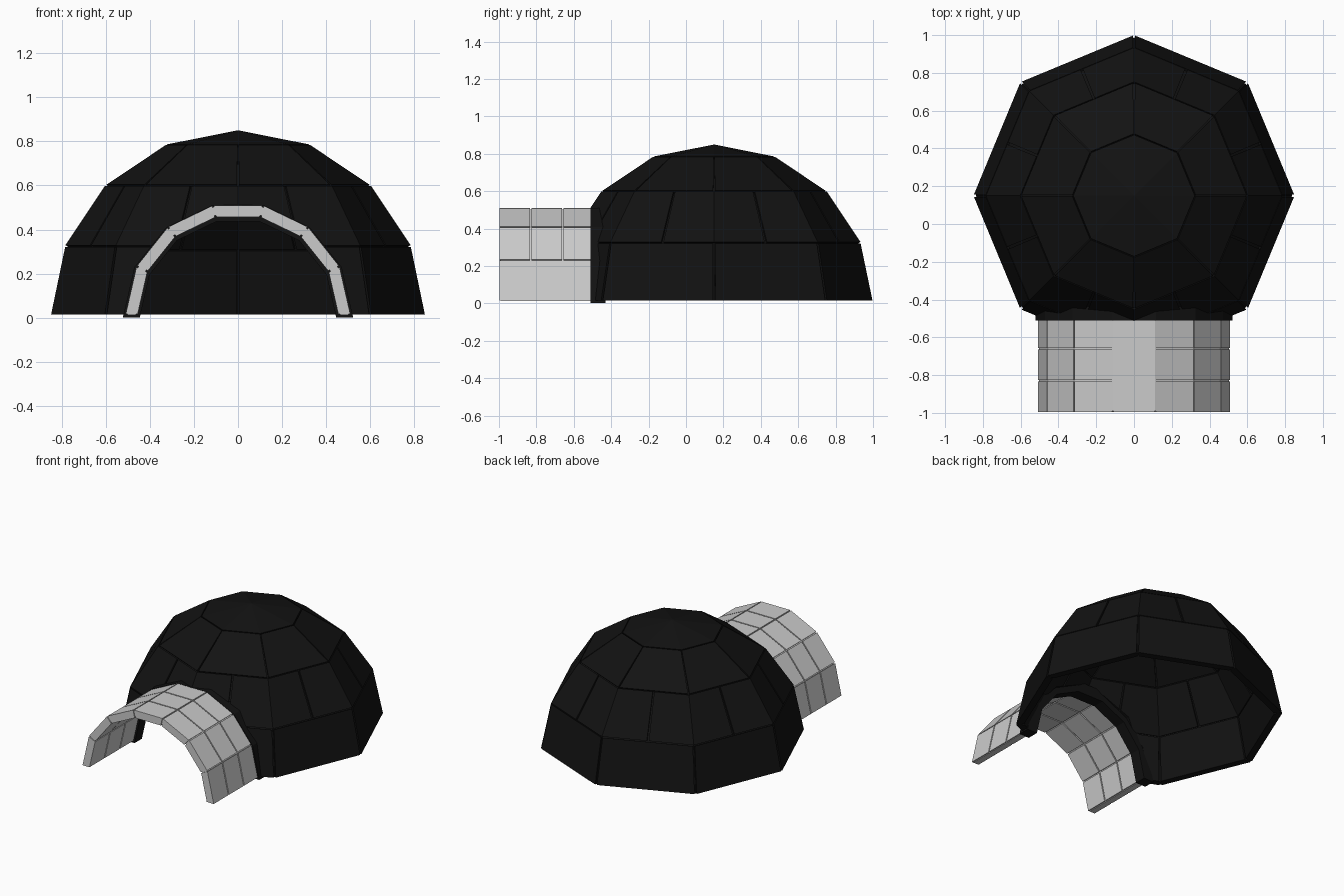
import bpy, bmesh
from math import sin, cos, pi, floor
from mathutils import Vector

if "Cube" in bpy.data.objects:
    bpy.data.objects.remove(bpy.data.objects["Cube"])

black = bpy.data.materials.new("black")
black.diffuse_color = (0.006, 0.006, 0.006, 1)
black.use_nodes = True
black.node_tree.nodes["Principled BSDF"].inputs["Base Color"].default_value = black.diffuse_color
R, CY, BASE = 0.85, 0.15, 0.015
GAP = 0.011


def finish(name, bm, mat=None):
    bmesh.ops.recalc_face_normals(bm, faces=bm.faces[:])
    me = bpy.data.meshes.new(name)
    bm.to_mesh(me)
    bm.free()
    ob = bpy.data.objects.new(name, me)
    bpy.context.collection.objects.link(ob)
    if mat:
        me.materials.append(mat)
    return ob


def dome_point(s, t, k):
    """s = height in rings (0-4), t = turn in eighths, k = scale; flat facets."""
    def corner(i, j):
        a, e = j * pi / 4, i * pi / 8
        return Vector((R * cos(e) * cos(a), R * cos(e) * sin(a), R * sin(e)))
    i, j = min(floor(s), 3), floor(t)
    u, v = s - i, t - j
    low = corner(i, j).lerp(corner(i, j + 1), v)
    high = corner(i + 1, j).lerp(corner(i + 1, j + 1), v)
    p = low.lerp(high, u) * k
    return Vector((p.x, p.y + CY, max(p.z, BASE)))


def add_shell(bm, s0, s1, ts, k_out, k_in):
    """Thick patch of the dome between two heights, along the turns ts."""
    loops = []
    for t in ts:
        loops.append([bm.verts.new(dome_point(s, t, k))
                      for s, k in ((s0, k_out), (s1, k_out), (s1, k_in), (s0, k_in))])
    for a, b in zip(loops, loops[1:]):
        for i in range(4):
            j = (i + 1) % 4
            bm.faces.new((a[i], a[j], b[j], b[i]))
    bm.faces.new(loops[0])
    bm.faces.new(loops[-1][::-1])


def add_block(bm, a0, a1, r0, r1, y0, y1, z, gap=0.0):
    """One straight arch stone between two angles."""
    def p(a, r, other):
        v = Vector((r * cos(a), 0, r * sin(a)))
        w = Vector((r * cos(other), 0, r * sin(other)))
        return v + (w - v).normalized() * gap
    sec = [p(a0, r0, a1), p(a0, r1, a1), p(a1, r1, a0), p(a1, r0, a0)]
    f, b = [[bm.verts.new((q.x, y, q.z + z)) for q in sec] for y in (y0 + gap, y1 - gap)]
    bm.faces.new(f)
    bm.faces.new(b[::-1])
    for i in range(4):
        j = (i + 1) % 4
        bm.faces.new((f[i], f[j], b[j], b[i]))


def add_arch(bm, r0, r1, y0, y1, z, gap=0.0):
    for i in range(7):
        add_block(bm, i * pi / 7, (i + 1) * pi / 7, r0, r1, y0, y1, z, gap)


# Dome stones: three staggered rows
bm = bmesh.new()
for row in range(3):
    g0 = 0 if row == 0 else GAP
    for n in range(8):
        if row == 1:
            ts = (n + 0.5 + GAP, n + 1, n + 1.5 - GAP)
        else:
            ts = (n + GAP, n + 1 - GAP)
        add_shell(bm, row + g0, row + 1 - GAP, ts, 1.0, 0.94)
# Dome cap: shallow eight-sided pyramid
outer = [bm.verts.new(dome_point(3 + GAP, n, 1.0)) for n in range(8)]
inner = [bm.verts.new(dome_point(3 + GAP, n, 0.94)) for n in range(8)]
top = bm.verts.new((0, CY, R))
under = bm.verts.new((0, CY, R * 0.94))
for n in range(8):
    m = (n + 1) % 8
    bm.faces.new((outer[n], outer[m], top))
    bm.faces.new((inner[m], inner[n], under))
    bm.faces.new((outer[m], outer[n], inner[n], inner[m]))
dome = finish("dome_stones", bm, black)

# Mortar shell hidden in the dome joints
bm = bmesh.new()
rings = [[[bm.verts.new(dome_point(s, n, k)) for n in range(8)] for s in range(4)]
         for k in (0.985, 0.955)]
for shell in rings:
    for a, b in zip(shell, shell[1:]):
        for n in range(8):
            m = (n + 1) % 8
            bm.faces.new((a[n], a[m], b[m], b[n]))
for end in (0, 3):
    a, b = rings[0][end], rings[1][end]
    for n in range(8):
        m = (n + 1) % 8
        bm.faces.new((a[n], a[m], b[m], b[n]))
mortar = finish("dome_mortar", bm, black)

# Doorway opening cut through the dome
bm = bmesh.new()
sec = [(0.48, -0.1)] + [(0.48 * cos(i * pi / 7), 0.48 * sin(i * pi / 7) + 0.012)
                        for i in range(8)] + [(-0.48, -0.1)]
f, b = [[bm.verts.new((x, y, z)) for x, z in sec] for y in (-1.2, -0.1)]
bm.faces.new(f)
bm.faces.new(b[::-1])
for i in range(len(sec)):
    j = (i + 1) % len(sec)
    bm.faces.new((f[i], f[j], b[j], b[i]))
cutter = finish("doorway_cutter", bm)
cutter.hide_render = True
for ob in (dome, mortar):
    mod = ob.modifiers.new("doorway", 'BOOLEAN')
    mod.operation, mod.solver, mod.object = 'DIFFERENCE', 'EXACT', cutter
bpy.context.view_layer.update()
deps = bpy.context.evaluated_depsgraph_get()
cut = [bpy.data.meshes.new_from_object(ob.evaluated_get(deps)) for ob in (dome, mortar)]
for ob, me in zip((dome, mortar), cut):
    ob.modifiers.clear()
    ob.data = me
bpy.data.objects.remove(cutter)

# Dark lip where the tunnel meets the dome
bm = bmesh.new()
add_arch(bm, 0.445, 0.522, -0.51, -0.43, 0.002)
finish("doorway_lip", bm, black)

# Entrance tunnel: three courses of seven stones
bm = bmesh.new()
for c in range(3):
    y = -1.0 + c * 0.17
    add_arch(bm, 0.456, 0.51, y, y + 0.17, 0.012, 0.004)
finish("tunnel_stones", bm)
bm = bmesh.new()
add_arch(bm, 0.464, 0.502, -0.99, -0.48, 0.012)
finish("tunnel_mortar", bm)
